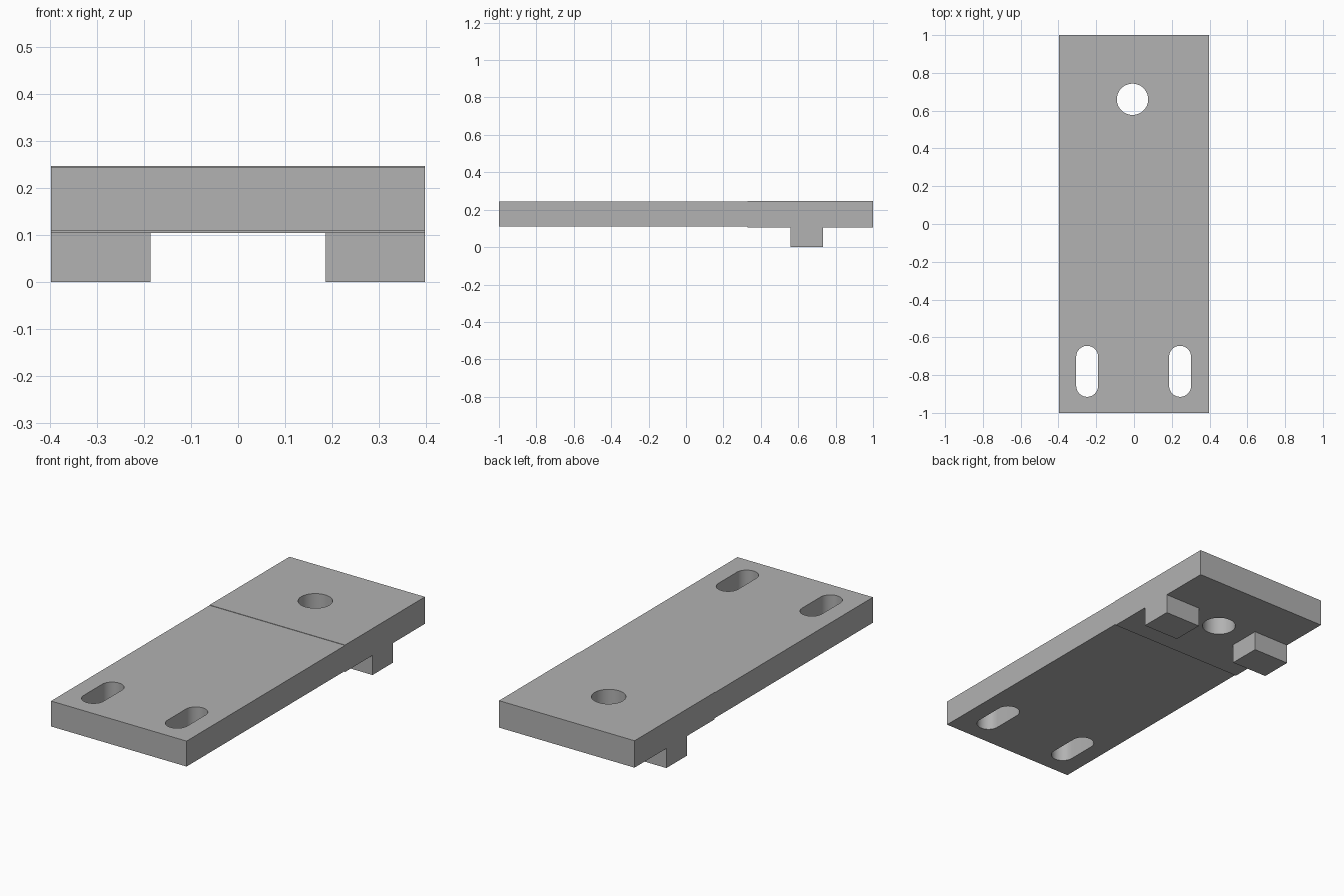
import bpy
import bmesh
from math import cos, sin, pi, radians

cube = bpy.data.objects.get("Cube")
if cube:
    bpy.data.objects.remove(cube, do_unlink=True)

# Single grey material
GREY = (0.445, 0.445, 0.445, 1.0)
grey = bpy.data.materials.new("plain grey")
grey.use_nodes = True
grey.diffuse_color = GREY
grey.node_tree.nodes["Principled BSDF"].inputs["Base Color"].default_value = GREY


def prism(name, outline, z0, z1):
    """Extrude a counter-clockwise outline from z0 up to z1."""
    bm = bmesh.new()
    base = bm.faces.new([bm.verts.new((x, y, z0)) for x, y in outline])
    top = bmesh.ops.extrude_face_region(bm, geom=[base])["geom"]
    verts = [v for v in top if isinstance(v, bmesh.types.BMVert)]
    bmesh.ops.translate(bm, verts=verts, vec=(0, 0, z1 - z0))
    bmesh.ops.recalc_face_normals(bm, faces=bm.faces)
    mesh = bpy.data.meshes.new(name)
    bm.to_mesh(mesh)
    bm.free()
    mesh.materials.append(grey)
    obj = bpy.data.objects.new(name, mesh)
    bpy.context.collection.objects.link(obj)
    return obj


def box(name, x0, x1, y0, y1, z0, z1):
    return prism(name, [(x0, y0), (x1, y0), (x1, y1), (x0, y1)], z0, z1)


def slot_outline(x, y, radius, half_straight, steps=24):
    """Round-ended slot along y; a circle when half_straight is zero."""
    points = []
    for sign, start in ((1, 0), (-1, pi)):
        count = steps + 1 if half_straight else steps
        for i in range(count):
            a = start + pi * i / steps
            points.append((x + radius * cos(a),
                           y + sign * half_straight + radius * sin(a)))
    return points


def cut(target, outline):
    """Cut a vertical through hole, then discard the cutter."""
    cutter = prism("hole_cutter", outline, -0.5, 0.5)
    cutter.hide_render = True
    mod = target.modifiers.new("hole", "BOOLEAN")
    mod.operation = "DIFFERENCE"
    mod.solver = "EXACT"
    mod.object = cutter
    bpy.context.view_layer.objects.active = target
    bpy.ops.object.modifier_apply(modifier=mod.name)
    bpy.data.objects.remove(cutter, do_unlink=True)


W = 0.398          # half width
JOINT = 0.33       # where the two plates meet
REAR_BOTTOM = 0.104

# Long front plate with two adjustment slots
front_plate = box("front_plate", -W, W, -1, JOINT, 0.11, 0.245)
for x in (-0.248, 0.244):
    cut(front_plate, slot_outline(x, -0.78, 0.058, 0.077))

# Slightly thicker rear plate with a round bolt hole
rear_plate = box("rear_plate", -W, W, JOINT, 1, REAR_BOTTOM, 0.247)
cut(rear_plate, slot_outline(-0.008, 0.66, 0.083, 0))

# Two locating feet under the rear plate
feet = [box("left_foot", 0.186, W, 0.56, 0.733, 0, REAR_BOTTOM),
        box("right_foot", -W, -0.186, 0.56, 0.733, 0, REAR_BOTTOM)]

# Smooth hole walls, keep all edges crisp
for obj in (front_plate, rear_plate):
    bpy.ops.object.select_all(action="DESELECT")
    obj.select_set(True)
    bpy.context.view_layer.objects.active = obj
    bpy.ops.object.shade_smooth_by_angle(angle=radians(30))
